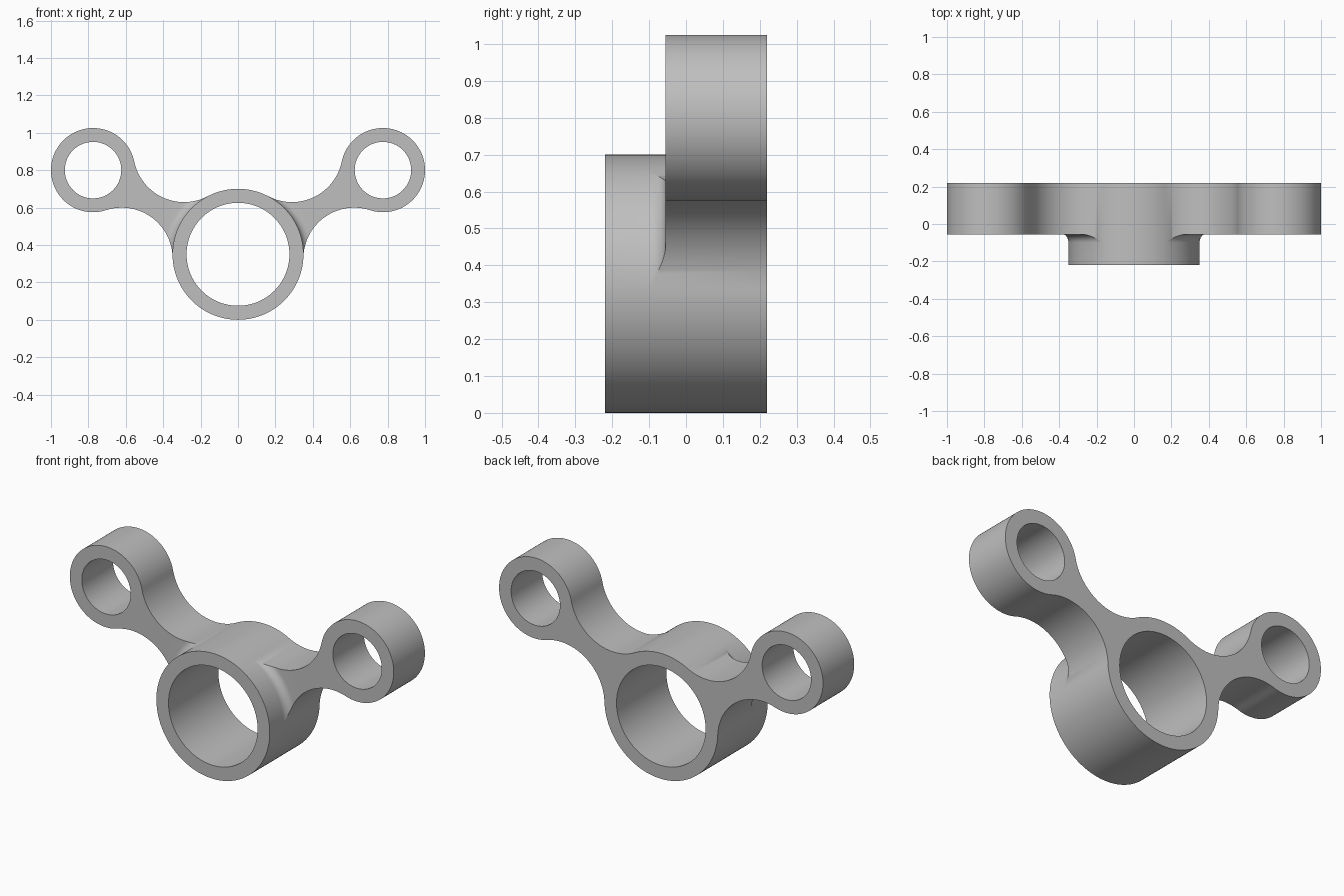
import bpy, bmesh
from math import sin, cos, atan2, acos, sqrt, pi, hypot

cube = bpy.data.objects.get("Cube")
if cube:
    bpy.data.objects.remove(cube, do_unlink=True)

# Main dimensions (profiles are in the x-z plane, depth runs along y)
HUB, HUB_R, HUB_BORE = (0, 0.35), 0.35, 0.275
EAR, EAR_R, EAR_BORE = (0.775, 0.80), 0.225, 0.151
ARM_R, FILLET = 0.272, 0.045
FRONT, PLATE, BACK = -0.22, -0.055, 0.22


def arc(c, r, a0, a1, n):
    return [(c[0] + r * cos(a0 + (a1 - a0) * i / n), c[1] + r * sin(a0 + (a1 - a0) * i / n))
            for i in range(n + 1)]


def angle(c, p):
    return atan2(p[1] - c[1], p[0] - c[0])


def at(points, y):
    return [(x, y, z) for x, z in points]


bm = bmesh.new()


def strip(a, b):
    """Quads between two point rows."""
    va, vb = [bm.verts.new(p) for p in a], [bm.verts.new(p) for p in b]
    for i in range(len(a) - 1):
        bm.faces.new((va[i], va[i + 1], vb[i + 1], vb[i]))


def flat_face(y, *loops):
    """Flat filled region at depth y; later loops are holes."""
    edges = []
    for loop in loops:
        vs = [bm.verts.new(p) for p in at(loop, y)]
        edges += [bm.edges.new((vs[i - 1], vs[i])) for i in range(len(vs))]
    bmesh.ops.triangle_fill(bm, use_beauty=True, use_dissolve=False, edges=edges, normal=(0, 1, 0))


# Centres of the two concave arm arcs, tangent to both hub and ear
da, db = HUB_R + ARM_R, EAR_R + ARM_R
span = hypot(EAR[0] - HUB[0], EAR[1] - HUB[1])
ux, uz = (EAR[0] - HUB[0]) / span, (EAR[1] - HUB[1]) / span
along = (span ** 2 + da ** 2 - db ** 2) / (2 * span)
off = sqrt(da ** 2 - along ** 2)
low_c = (HUB[0] + ux * along + uz * off, HUB[1] + uz * along - ux * off)
up_c = (HUB[0] + ux * along - uz * off, HUB[1] + uz * along + ux * off)
low_a, up_a = angle(HUB, low_c), angle(HUB, up_c)

# Fillet rows between hub wall and arm front face, clipped by the arm arcs
STEPS, COLS = 10, 40
rows, row_y = [], []
for k in range(STEPS + 1):
    t = pi / 2 * k / STEPS
    rho = HUB_R + FILLET * (1 - cos(t))
    d = acos(min(1, (rho ** 2 + da ** 2 - ARM_R ** 2) / (2 * rho * da)))
    rows.append(arc(HUB, rho, low_a + d, up_a - d, COLS))
    row_y.append(PLATE - FILLET + FILLET * sin(t))
for k in range(STEPS):
    strip(at(rows[k], row_y[k]), at(rows[k + 1], row_y[k + 1]))

# Arm and ear outline, from the fillet end below to the fillet end above
low_arc = arc(low_c, ARM_R, angle(low_c, rows[-1][0]), angle(low_c, EAR), 32)
ear_arc = arc(EAR, EAR_R, angle(EAR, low_c), angle(EAR, up_c), 72)
up_arc = arc(up_c, ARM_R, angle(up_c, EAR), angle(up_c, rows[-1][-1]), 32)
arm = low_arc + ear_arc[1:] + up_arc[1:]
low_lead = [r[0] for r in rows[:-1]]
up_lead = [r[-1] for r in rows[-2::-1]]
outline = low_lead + arm + up_lead
front_y = row_y[:-1] + [PLATE] * len(arm) + row_y[-2::-1]

# Arm side wall
strip([(x, y, z) for (x, z), y in zip(outline, front_y)], at(outline, BACK))

# Hub outer wall, front rim and bore (right half)
hub_parts = [(-pi / 2, low_a, 48, BACK), (low_a, up_a, COLS, PLATE - FILLET), (up_a, pi / 2, 20, BACK)]
bore = []
for a0, a1, n, end in hub_parts:
    outer, inner = arc(HUB, HUB_R, a0, a1, n), arc(HUB, HUB_BORE, a0, a1, n)
    strip(at(outer, FRONT), at(outer, end))
    strip(at(inner, FRONT), at(outer, FRONT))
    strip(at(inner, FRONT), at(inner, BACK))
    bore += inner if not bore else inner[1:]

# Ear bore
ear_hole = arc(EAR, EAR_BORE, 0, 2 * pi, 64)
strip(at(ear_hole, PLATE), at(ear_hole, BACK))

# Flat front of the arm and flat back of the whole body
flat_face(PLATE, arm + rows[-1][-2:0:-1], ear_hole[:-1])
hub_low = arc(HUB, HUB_R, -pi / 2, low_a, 48)
hub_up = arc(HUB, HUB_R, up_a, pi / 2, 20)
flat_face(BACK, hub_low[:-1] + outline + hub_up[1:] + bore[::-1], ear_hole[:-1])

bmesh.ops.remove_doubles(bm, verts=bm.verts, dist=0.00005)
bmesh.ops.recalc_face_normals(bm, faces=bm.faces)

mesh = bpy.data.meshes.new("bracket_body")
bm.to_mesh(mesh)
bm.free()
body = bpy.data.objects.new("bracket_body", mesh)
bpy.context.collection.objects.link(body)

# Plain grey metal
grey = bpy.data.materials.new("plain_grey")
grey.use_nodes = True
colour = (0.52, 0.52, 0.52, 1)
grey.diffuse_color = colour
grey.node_tree.nodes["Principled BSDF"].inputs["Base Color"].default_value = colour
mesh.materials.append(grey)

# Smooth curved walls, then mirror to the other side
bpy.context.view_layer.objects.active = body
body.select_set(True)
mirror = body.modifiers.new("mirror_sides", "MIRROR")
mirror.use_clip = True
mirror.merge_threshold = 0.0005
bpy.ops.object.modifier_apply(modifier=mirror.name)
bpy.ops.object.shade_smooth_by_angle(angle=pi / 6)
